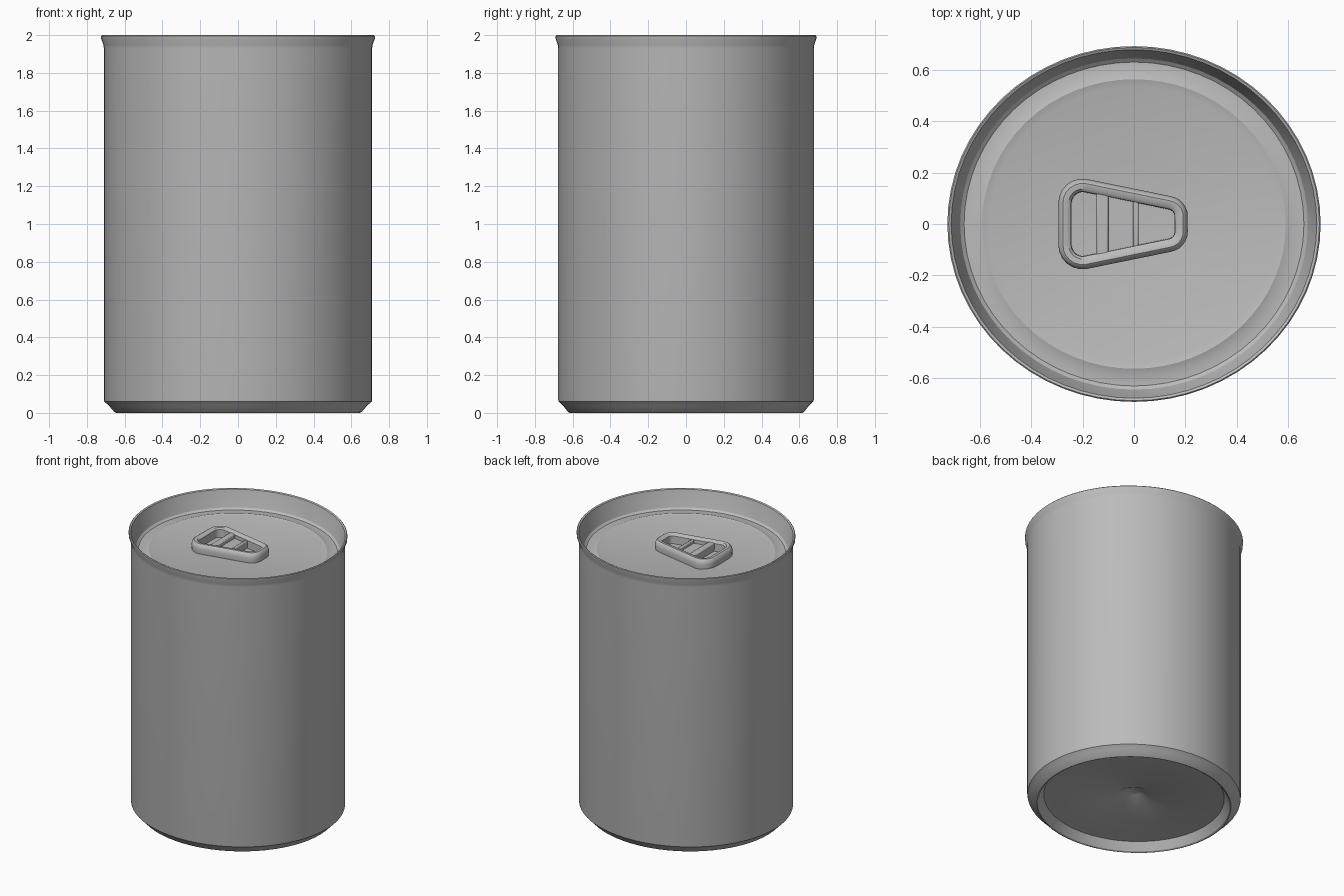
import bpy
import bmesh
from math import cos, sin, pi, radians

if "Cube" in bpy.data.objects:
    bpy.data.objects.remove(bpy.data.objects["Cube"])

metal = bpy.data.materials.new("grey metal")
metal.use_nodes = True
GREY = (0.5, 0.5, 0.5, 1)
metal.diffuse_color = GREY
metal.node_tree.nodes["Principled BSDF"].inputs["Base Color"].default_value = GREY

SIDES = 64
OVAL = 0.953  # the can is slightly narrower front to back


def finish(bm, name, angle=30):
    bmesh.ops.recalc_face_normals(bm, faces=bm.faces)
    mesh = bpy.data.meshes.new(name)
    bm.to_mesh(mesh)
    bm.free()
    obj = bpy.data.objects.new(name, mesh)
    bpy.context.collection.objects.link(obj)
    mesh.materials.append(metal)
    bpy.ops.object.select_all(action="DESELECT")
    obj.select_set(True)
    bpy.context.view_layer.objects.active = obj
    bpy.ops.object.shade_smooth_by_angle(angle=radians(angle))
    return obj


def bridge(bm, a, b):
    n = len(a)
    for i in range(n):
        bm.faces.new((a[i], a[(i + 1) % n], b[(i + 1) % n], b[i]))


def lathe(name, profile, sides=SIDES):
    """Turn a (radius, z) profile; a zero radius closes the end."""
    bm = bmesh.new()
    rings = []
    for r, z in profile:
        count = 1 if r == 0 else sides
        rings.append([bm.verts.new((r * cos(2 * pi * i / sides),
                                    r * OVAL * sin(2 * pi * i / sides), z))
                      for i in range(count)])
    for a, b in zip(rings, rings[1:]):
        if len(a) == 1 or len(b) == 1:
            tip, ring = (a[0], b) if len(a) == 1 else (b[0], a)
            for i in range(sides):
                bm.faces.new((tip, ring[i], ring[(i + 1) % sides]))
        else:
            bridge(bm, a, b)
    return finish(bm, name)


# Can shell: dented base, foot, wall, flared rim and stepped lid
lathe("can_body", [
    (0, 0.11), (0.05, 0.1), (0.12, 0.065), (0.56, 0.065), (0.6, 0.06),
    (0.635, 0.005), (0.645, 0), (0.655, 0.005), (0.685, 0.04),
    (0.708, 0.06), (0.71, 0.07), (0.71, 1.93), (0.713, 1.95),
    (0.724, 1.98), (0.725, 1.995), (0.72, 2), (0.71, 1.995),
    (0.695, 1.94), (0.675, 1.88), (0.66, 1.868), (0.62, 1.868),
    (0.59, 1.878), (0.56, 1.87), (0.32, 1.87), (0.29, 1.865), (0, 1.865)])


def tab_loop(bm, offset, z):
    """Rounded tapering outline, grown or shrunk by offset."""
    arcs = [(-0.2, 0.082, 0.09, 81, 180), (-0.2, -0.082, 0.09, 180, 279),
            (0.13, -0.03, 0.075, -81, 0), (0.13, 0.03, 0.075, 0, 81)]
    loop = []
    for x, y, r, start, end in arcs:
        for i in range(7):
            if start == 0 and i == 0:
                continue  # keep the narrow tip evenly spaced
            a = radians(start + (end - start) * i / 6)
            loop.append(bm.verts.new((x + (r + offset) * cos(a),
                                      y + (r + offset) * sin(a), z)))
    return loop


# Pull tab frame with bevelled rim
bm = bmesh.new()
section = [(0, 1.86), (0.004, 1.9), (-0.004, 1.925), (-0.014, 1.932),
           (-0.036, 1.93), (-0.046, 1.92), (-0.048, 1.86)]
loops = [tab_loop(bm, d, z) for d, z in section]
for a, b in zip(loops, loops[1:]):
    bridge(bm, a, b)
finish(bm, "pull_tab_frame", 40)


def block(name, x0, x1, half_y0, half_y1, z0, z1):
    """Box whose width along y may taper between its two x ends."""
    bm = bmesh.new()
    low, high = [[bm.verts.new((x, y, z)) for x, y in
                  ((x0, -half_y0), (x1, -half_y1), (x1, half_y1), (x0, half_y0))]
                 for z in (z0, z1)]
    bm.faces.new(low)
    bm.faces.new(high)
    bridge(bm, low, high)
    obj = finish(bm, name)
    bevel = obj.modifiers.new("soft edges", "BEVEL")
    bevel.width = 0.006
    bevel.segments = 2


# Cross bars and the sunken panel between them
block("pull_tab_wide_bar", -0.145, -0.1, 0.13, 0.12, 1.86, 1.922)
block("pull_tab_panel", -0.11, 0.01, 0.125, 0.105, 1.86, 1.895)
block("pull_tab_thin_bar", -0.003, 0.018, 0.105, 0.1, 1.86, 1.918)
